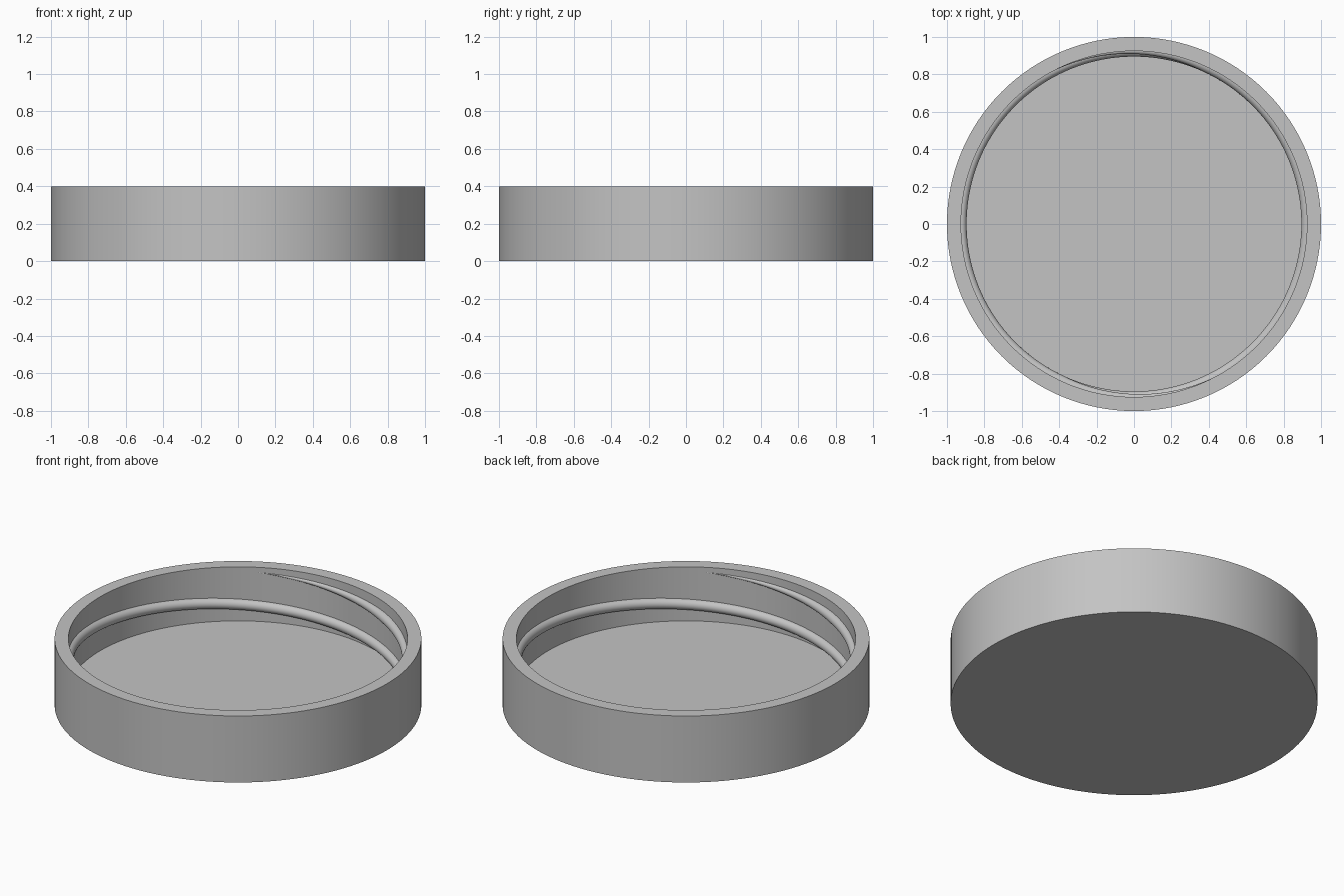
import bpy, bmesh, math

cube = bpy.data.objects.get("Cube")
if cube:
    bpy.data.objects.remove(cube, do_unlink=True)

OUTER, INNER, HEIGHT, FLOOR = 1.0, 0.925, 0.4, 0.075
THREAD, LEAD = 0.031, 0.4
SEGMENTS = 128

grey = bpy.data.materials.new("plain_grey")
grey.use_nodes = True
colour = (0.55, 0.55, 0.55, 1)
grey.diffuse_color = colour
grey.node_tree.nodes["Principled BSDF"].inputs["Base Color"].default_value = colour


def finish(bm, name):
    bmesh.ops.recalc_face_normals(bm, faces=bm.faces)
    mesh = bpy.data.meshes.new(name)
    bm.to_mesh(mesh)
    bm.free()
    mesh.materials.append(grey)
    obj = bpy.data.objects.new(name, mesh)
    bpy.context.collection.objects.link(obj)
    bpy.ops.object.select_all(action="DESELECT")
    obj.select_set(True)
    bpy.context.view_layer.objects.active = obj
    bpy.ops.object.shade_smooth_by_angle(angle=math.radians(35))
    return obj


def ring(bm, radius, z):
    step = math.tau / SEGMENTS
    return [bm.verts.new((radius * math.cos(i * step), radius * math.sin(i * step), z))
            for i in range(SEGMENTS)]


def bridge(bm, a, b, closed=True):
    n = len(a)
    for i in range(n if closed else n - 1):
        j = (i + 1) % n
        bm.faces.new((a[i], a[j], b[j], b[i]))


# Cup-shaped lid body
bm = bmesh.new()
profile = [(OUTER, 0), (OUTER, HEIGHT), (INNER, HEIGHT), (INNER, FLOOR)]
rings = [ring(bm, r, z) for r, z in profile]
for a, b in zip(rings, rings[1:]):
    bridge(bm, a, b)
bm.faces.new(rings[0])
bm.faces.new(rings[-1])
finish(bm, "lid_body")


# Rounded inner thread, falling clockwise and tapering at both ends
def make_thread(name, start):
    bm = bmesh.new()
    sweep, steps, taper = 315, 160, 55
    sections = []
    for k in range(steps + 1):
        t = sweep * k / steps
        size = THREAD * max(0.03, min(1, t / taper, (sweep - t) / taper))
        z = 0.37 - LEAD * t / 360
        angle = math.radians(start - t)
        section = []
        for i in range(13):
            p = math.pi * (i / 12 - 0.5)
            r = INNER - size * math.cos(p) + 0.001
            section.append(bm.verts.new((r * math.cos(angle), r * math.sin(angle),
                                         z + size * math.sin(p))))
        sections.append(section)
    for a, b in zip(sections, sections[1:]):
        bridge(bm, a, b)
    bm.faces.new(sections[0])
    bm.faces.new(sections[-1])
    finish(bm, name)


for side, start in (("left", 120), ("right", 300)):
    make_thread("thread_" + side, start)
